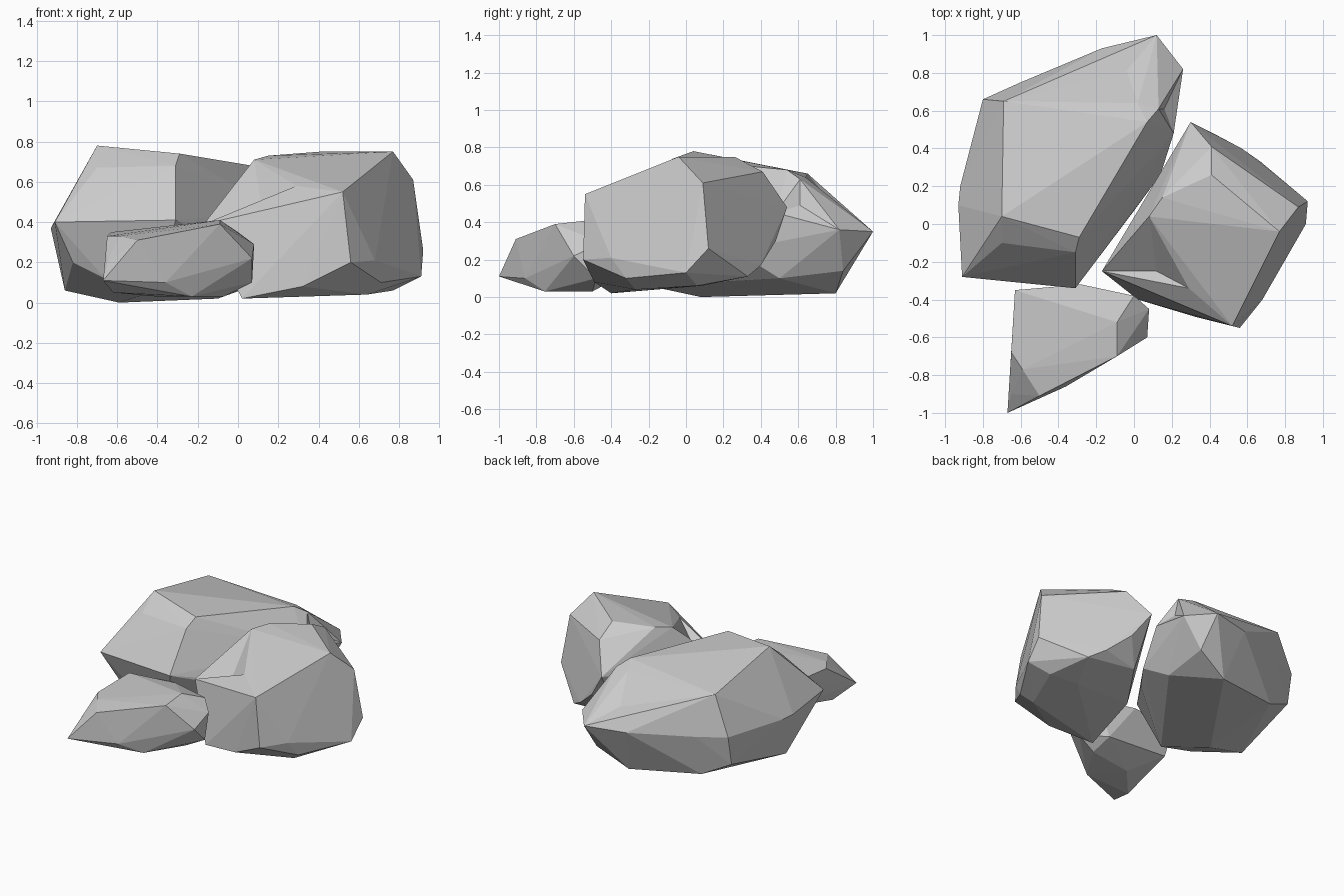
import bpy, bmesh
from mathutils.bvhtree import BVHTree


def make_rock(name, corners, dents=()):
    """Faceted boulder: convex hull of its corners, with a few facets pushed in."""
    bm = bmesh.new()
    for c in corners:
        bm.verts.new(c)
    hull = bmesh.ops.convex_hull(bm, input=bm.verts[:])
    junk = {g for g in hull["geom_interior"] + hull["geom_unused"]
            if isinstance(g, bmesh.types.BMVert)}
    bmesh.ops.delete(bm, geom=list(junk), context='VERTS')
    # merge nearly flat neighbours into broad facets
    bmesh.ops.dissolve_limit(bm, angle_limit=0.03, verts=bm.verts[:], edges=bm.edges[:])
    # push the facet nearest each dent point in to that point
    for point in dents:
        bm.faces.ensure_lookup_table()
        index = BVHTree.FromBMesh(bm).find_nearest(point)[2]
        poked = bmesh.ops.poke(bm, faces=[bm.faces[index]])
        poked["verts"][0].co = point
    bmesh.ops.recalc_face_normals(bm, faces=bm.faces[:])
    mesh = bpy.data.meshes.new(name)
    bm.to_mesh(mesh)
    bm.free()
    obj = bpy.data.objects.new(name, mesh)
    bpy.context.collection.objects.link(obj)
    return obj


# Large rock, back left
make_rock("large_rock", [
    # top
    (-0.70, 0.04, 0.78), (-0.29, -0.07, 0.74), (-0.69, 0.65, 0.66), (0.07, 0.54, 0.68),
    (0.02, 0.64, 0.64), (0.13, 0.61, 0.63), (-0.70, -0.10, 0.67), (-0.31, -0.15, 0.68),
    # middle
    (-0.91, -0.28, 0.40), (-0.31, -0.34, 0.41), (-0.93, 0.10, 0.37), (-0.92, 0.20, 0.37),
    (-0.80, 0.66, 0.38), (-0.60, 0.75, 0.366), (-0.17, 0.93, 0.35), (0.12, 1.00, 0.35),
    (0.26, 0.82, 0.36), (0.21, 0.48, 0.45),
    # side under the medium rock
    (-0.12, -0.06, 0.28), (0.0, 0.07, 0.25), (0.14, 0.26, 0.25),
    # underside
    (-0.86, 0.08, 0.06), (-0.59, 0.08, 0.0), (-0.60, 0.68, 0.07), (-0.10, 0.80, 0.02),
    (-0.80, 0.62, 0.17), (-0.82, -0.20, 0.20), (-0.66, -0.20, 0.12), (-0.40, -0.20, 0.06),
    (0.12, 0.50, 0.10), (0.13, 0.84, 0.14),
], dents=[(-0.04, 0.81, 0.46), (0.16, 0.61, 0.49)])

# Medium rock, right
make_rock("medium_rock", [
    # top
    (0.77, -0.04, 0.75), (0.41, 0.26, 0.75), (0.15, 0.14, 0.73), (0.08, 0.04, 0.71),
    (0.87, 0.09, 0.61), (0.52, -0.54, 0.55), (0.29, -0.34, 0.58),
    # broad back right face
    (0.41, 0.41, 0.67), (0.30, 0.54, 0.48), (0.42, 0.48, 0.30), (0.57, 0.40, 0.17),
    (0.67, 0.33, 0.11), (0.92, 0.12, 0.26),
    # middle
    (-0.17, -0.25, 0.39), (0.91, 0.0, 0.13), (0.56, -0.55, 0.20), (0.68, -0.40, 0.21),
    # underside
    (0.02, -0.40, 0.02), (0.32, -0.49, 0.08), (0.64, -0.27, 0.04), (0.71, -0.32, 0.10),
    (0.77, 0.06, 0.06), (0.55, 0.08, 0.06), (0.30, 0.36, 0.14), (0.10, 0.05, 0.09),
], dents=[(0.12, -0.25, 0.46)])

# Small rock, front left
make_rock("small_rock", [
    # top
    (-0.63, -0.35, 0.35), (-0.28, -0.32, 0.36), (-0.09, -0.52, 0.41), (-0.09, -0.70, 0.39),
    (-0.50, -0.91, 0.31), (-0.59, -0.77, 0.33), (-0.65, -0.68, 0.33),
    # middle
    (0.0, -0.38, 0.35), (0.08, -0.45, 0.29), (0.07, -0.60, 0.22), (-0.67, -1.00, 0.11),
    (-0.65, -0.90, 0.20), (-0.36, -0.86, 0.10),
    # underside
    (0.07, -0.48, 0.10), (-0.07, -0.50, 0.03), (-0.23, -0.755, 0.03), (-0.62, -0.80, 0.05),
    (-0.40, -0.55, 0.03), (-0.60, -0.40, 0.15), (-0.10, -0.37, 0.10),
])
